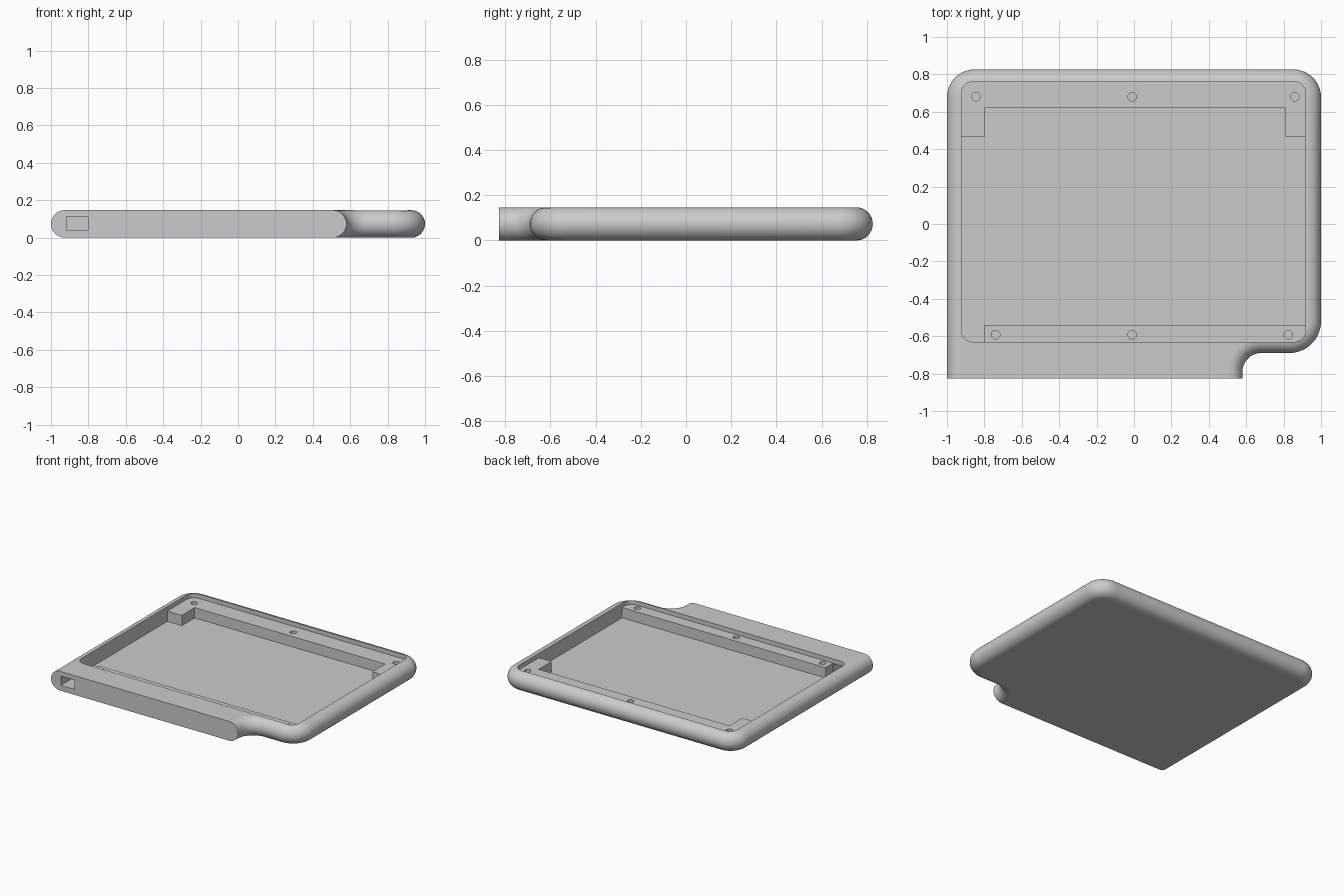
import bpy, bmesh
from math import sin, cos, pi, radians

if "Cube" in bpy.data.objects:
    bpy.data.objects.remove(bpy.data.objects["Cube"], do_unlink=True)

HEIGHT = 0.147
EDGE = HEIGHT / 2          # radius of the rounded rim
FRONT, BACK = -0.827, 0.827
FLOOR, LEDGE = 0.035, 0.114

grey = bpy.data.materials.new("plain grey")
grey.use_nodes = True
grey.diffuse_color = (0.6, 0.6, 0.6, 1)
grey.node_tree.nodes["Principled BSDF"].inputs["Base Color"].default_value = grey.diffuse_color


def arc(cx, cy, r, a0, a1, n=16):
    angles = [radians(a0 + (a1 - a0) * i / n) for i in range(n + 1)]
    return [(cx + r * cos(a), cy + r * sin(a)) for a in angles]


def loft(name, layers):
    """Solid through a stack of matching outlines, each given as (points, z)."""
    bm = bmesh.new()
    rings = [[bm.verts.new((x, y, z)) for x, y in pts] for pts, z in layers]
    n = len(rings[0])
    for low, high in zip(rings, rings[1:]):
        for i in range(n):
            j = (i + 1) % n
            bm.faces.new((low[i], low[j], high[j], high[i]))
    bm.faces.new(rings[0][::-1])
    bm.faces.new(rings[-1])
    # merge the flat strips of the front end into one face
    end = [f for f in bm.faces if f.calc_center_median().y < FRONT + 0.001]
    if len(end) > 1:
        bmesh.ops.dissolve_faces(bm, faces=end)
    mesh = bpy.data.meshes.new(name)
    bm.to_mesh(mesh)
    bm.free()
    mesh.materials.append(grey)
    ob = bpy.data.objects.new(name, mesh)
    bpy.context.collection.objects.link(ob)
    return ob


def prism(name, pts, z0, z1):
    return loft(name, [(pts, z0), (pts, z1)])


def box(name, x0, x1, y0, y1, z0, z1):
    return prism(name, [(x0, y0), (x1, y0), (x1, y1), (x0, y1)], z0, z1)


def cut(target, cutter):
    """Subtract the cutter from the target and discard it."""
    cutter.hide_render = True
    mod = target.modifiers.new("cut", "BOOLEAN")
    mod.operation, mod.solver, mod.object = "DIFFERENCE", "EXACT", cutter
    bpy.context.view_layer.objects.active = target
    bpy.ops.object.modifier_apply(modifier=mod.name)
    bpy.data.objects.remove(cutter, do_unlink=True)


def outline(d):
    """Case outline moved inward by d, except at the flat front end."""
    return ([(-1 + d, FRONT), (0.58 - d, FRONT)]
            + arc(0.68, -0.79, 0.10 + d, 180, 90)
            + arc(0.83, -0.52, 0.17 - d, -90, 0)
            + arc(0.85, BACK - 0.15, 0.15 - d, 0, 90)
            + arc(-0.85, BACK - 0.15, 0.15 - d, 90, 180))


# Case body with a half-round rim
layers = []
for i in range(17):
    t = -pi / 2 + pi * i / 16
    layers.append((outline(EDGE * (1 - cos(t))), EDGE * (1 + sin(t))))
case = loft("case_body", layers)

# Tray recess, leaving ledges at the back, back corners and front
X0, X1, Y0, Y1, R = -0.923, 0.918, -0.63, 0.76, 0.06
rounded = (arc(X0 + R, Y0 + R, R, 180, 270) + arc(X1 - R, Y0 + R, R, 270, 360)
           + arc(X1 - R, Y1 - R, R, 0, 90) + arc(X0 + R, Y1 - R, R, 90, 180))
recess = prism("recess_cutter", rounded, FLOOR, 0.25)
for x0, x1, y0, y1 in ((-1.1, 1.1, 0.62, 1), (-1.1, -0.8, 0.465, 1.1),
                       (0.81, 1.1, 0.465, 1.1), (-0.8, 1.1, -0.8, -0.54)):
    cut(recess, box("ledge_cutter", x0, x1, y0, y1, -0.1, LEDGE))
cut(case, recess)

# Cable port through the front wall
cut(case, box("port_cutter", -0.917, -0.803, -0.95, -0.56, 0.042, 0.112))

# Screw holes in the ledges
for x, y in ((-0.845, 0.68), (-0.01, 0.68), (0.86, 0.68),
             (-0.74, -0.592), (-0.01, -0.592), (0.825, -0.592)):
    cut(case, prism("hole_cutter", arc(x, y, 0.023, 0, 345, 23), 0.04, 0.13))

# Smooth rim, flat plates
bpy.ops.object.select_all(action="DESELECT")
case.select_set(True)
bpy.context.view_layer.objects.active = case
bpy.ops.object.shade_smooth_by_angle(angle=radians(30))
for p in case.data.polygons:
    if abs(p.normal.z) > 0.999:
        p.use_smooth = False
